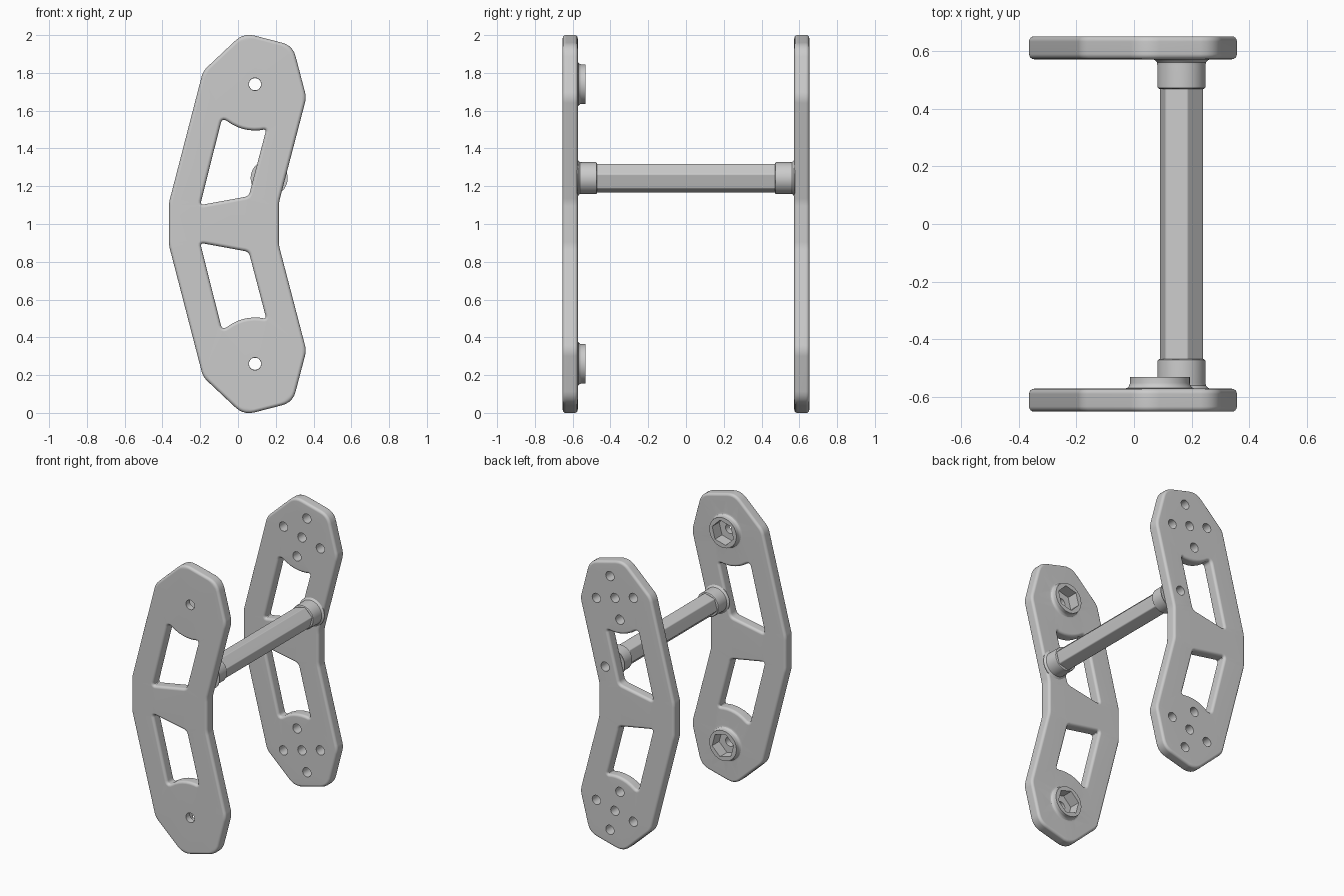
import bpy, bmesh
from math import sin, cos, radians, pi
from mathutils import Vector

if "Cube" in bpy.data.objects:
    bpy.data.objects.remove(bpy.data.objects["Cube"])

OUTER, INNER, BEVEL = 0.653, 0.573, 0.018   # plate faces (|y|) and edge rounding
HUB = (0.09, 1.74)                          # hole centre near each plate end
ROD = (0.165, 1.243)                        # crossbar axis


def rounded(corners, n=5):
    """Closed profile from (x, z, cut) corners, each softened by a small curve."""
    out, m = [], len(corners)
    for i, (x, z, d) in enumerate(corners):
        p = Vector((x, z))
        if d == 0:
            out.append(p)
            continue
        a = p + (Vector(corners[i - 1][:2]) - p).normalized() * d
        b = p + (Vector(corners[(i + 1) % m][:2]) - p).normalized() * d
        for k in range(n + 1):
            t = k / n
            out.append(a * (1 - t) ** 2 + p * 2 * t * (1 - t) + b * t * t)
    return out


def inset(pts, d):
    """Move a counter-clockwise profile inwards by d (outwards if negative)."""
    out = []
    for i, p in enumerate(pts):
        e1 = (p - pts[i - 1]).normalized()
        e2 = (pts[(i + 1) % len(pts)] - p).normalized()
        n1, n2 = Vector((-e1.y, e1.x)), Vector((-e2.y, e2.x))
        out.append(p + (n1 + n2) * (d / (1 + n1.dot(n2))))
    return out


def circle(c, r, n=48):
    return [Vector((c[0] + r * cos(2 * pi * k / n), c[1] + r * sin(2 * pi * k / n))) for k in range(n)]


def hexagon(c, r, n=48):
    """Hexagon turned 15 degrees, sampled with n points to match a circle."""
    out = []
    for k in range(n):
        a = 360 * k / n
        q = r * cos(radians(30)) / cos(radians((a - 15) % 60 - 30))
        out.append(Vector((c[0] + q * cos(radians(a)), c[1] + q * sin(radians(a)))))
    return out


def flip(pts):
    return [Vector((p.x, 2 - p.y)) for p in reversed(pts)]


def stack(bm, rings):
    """Skin a list of (profile, y) rings; return the edges of both end rings."""
    vs = [[bm.verts.new((p.x, y, p.y)) for p in pts] for pts, y in rings]
    n = len(vs[0])
    for a, b in zip(vs, vs[1:]):
        for i in range(n):
            j = (i + 1) % n
            bm.faces.new((a[i], a[j], b[j], b[i]))
    return [[bm.edges.get((r[i], r[(i + 1) % n])) for i in range(n)] for r in (vs[0], vs[-1])]


def finish(bm, name):
    bmesh.ops.recalc_face_normals(bm, faces=bm.faces[:])
    me = bpy.data.meshes.new(name)
    bm.to_mesh(me)
    bm.free()
    ob = bpy.data.objects.new(name, me)
    bpy.context.collection.objects.link(ob)
    bpy.ops.object.select_all(action='DESELECT')
    ob.select_set(True)
    bpy.context.view_layer.objects.active = ob
    bpy.ops.object.shade_smooth_by_angle(angle=radians(30))
    ob.modifiers.new("flat_faces", 'WEIGHTED_NORMAL').keep_sharp = True
    return ob


def solid(name, rings):
    bm = bmesh.new()
    for edges in stack(bm, rings):
        bmesh.ops.contextual_create(bm, geom=edges)
    return finish(bm, name)


# Bent plate outline, mirrored about z = 1
half = [(0.217, 1.115, .02), (0.362, 1.67, .03), (0.29, 1.945, .06),
        (0.03, 2.012, .06), (-0.185, 1.81, .03), (-0.365, 1.115, .02)]
outline = rounded(half + [(x, 2 - z, d) for x, z, d in reversed(half)])

# Window with an arc concentric to the hub hole
arc = [(HUB[0] + .245 * cos(radians(a)), HUB[1] + .245 * sin(radians(a)), 0)
       for a in (-84, -91, -98, -105, -112, -120)]
window = rounded([(-0.2, 1.10, .022), (0.057, 1.147, .022), (0.15, 1.502, .018)]
                 + arc + [(-0.084, 1.562, .03)])


def soft_rings(pts, side, sign):
    """Straight wall with rounded rims on both plate faces."""
    steps = [(BEVEL * (1 - sin(radians(a))), BEVEL * (1 - cos(radians(a)))) for a in (0, 22.5, 45, 67.5, 90)]
    return ([(inset(pts, sign * o), side * (OUTER - d)) for o, d in steps]
            + [(inset(pts, sign * o), side * (INNER + d)) for o, d in reversed(steps)])


def plate(name, side, extra):
    bm = bmesh.new()
    stacks = [soft_rings(outline, side, 1), soft_rings(window, side, -1),
              soft_rings(flip(window), side, -1)] + extra
    ends = [stack(bm, s) for s in stacks]
    for k, ny in ((0, side), (1, -side)):
        bmesh.ops.triangle_fill(bm, use_beauty=True, edges=[e for pair in ends for e in pair[k]],
                                normal=(0, ny, 0))
    return finish(bm, name)


# Front plate: bolt hole, hex socket and filleted boss in one ring stack
boss = [(circle(HUB, .033), -OUTER), (circle(HUB, .033), -.61), (hexagon(HUB, .085), -.61),
        (hexagon(HUB, .085), -.533), (circle(HUB, .104), -.533)]
for a in (0, 30, 60, 90):
    boss.append((circle(HUB, .104 + .02 * (1 - cos(radians(a)))),
                 -INNER + .02 * (1 - sin(radians(a)))))
plate("front_plate", -1, [boss, [(flip(p), y) for p, y in boss]])

# Back plate: five-hole cross at each end and one crossbar bolt hole
spots = [HUB] + [(HUB[0] + .147 * cos(radians(a)), HUB[1] + .147 * sin(radians(a)))
                 for a in (75, 165, 255, 345)]
spots += [(x, 2 - z) for x, z in spots] + [ROD]
plate("back_plate", 1, [[(circle(c, .032, 24), OUTER), (circle(c, .032, 24), INNER)] for c in spots])

# Hexagonal crossbar
bar = rounded([(ROD[0] + .079 * cos(radians(a)), ROD[1] + .079 * sin(radians(a)), .006)
               for a in range(15, 375, 60)], 3)
solid("crossbar", [(bar, -.5), (bar, .5)])

# Round collars holding the crossbar
collar = [(.098, .578), (.098, .573), (.090, .568), (.085, .562), (.084, .553),
          (.084, .478), (.082, .473), (.077, .470)]
for name, s in (("front_collar", -1), ("back_collar", 1)):
    solid(name, [(circle(ROD, r), s * y) for r, y in collar])
